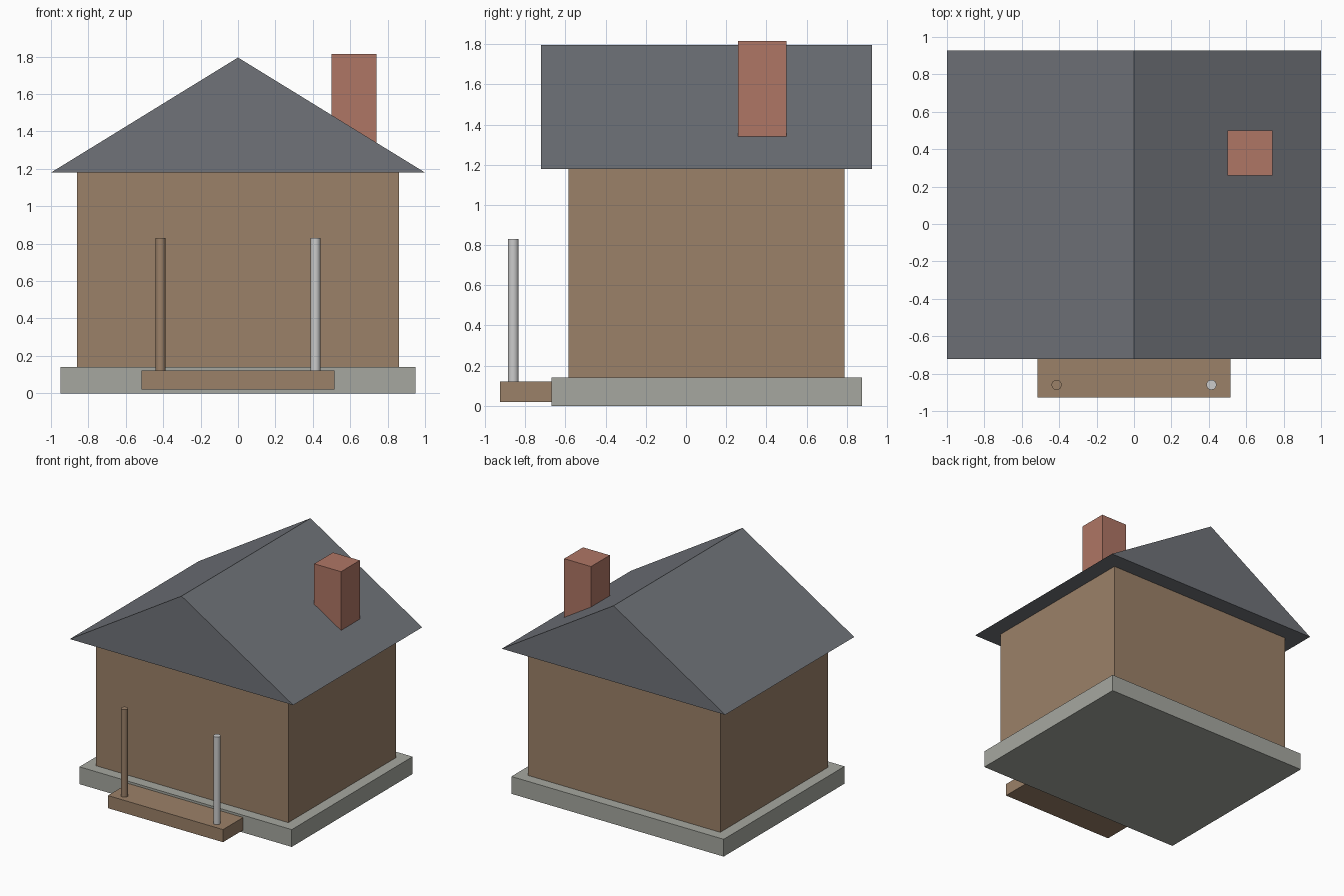
import bpy, bmesh

if "Cube" in bpy.data.objects:
    bpy.data.objects.remove(bpy.data.objects["Cube"])

def mat(name, rgb):
    m = bpy.data.materials.new(name)
    m.diffuse_color = (*rgb, 1)
    m.use_nodes = True
    m.node_tree.nodes["Principled BSDF"].inputs["Base Color"].default_value = m.diffuse_color
    return m

WOOD = mat("wood", (0.33, 0.22, 0.14))
SLATE = mat("slate", (0.16, 0.17, 0.19))
BRICK = mat("brick", (0.43, 0.18, 0.13))
STONE = mat("stone", (0.38, 0.39, 0.35))

def box(name, x, y, z, material):
    """Box from (min, max) ranges on each axis."""
    mid = [(r[0] + r[1]) / 2 for r in (x, y, z)]
    bpy.ops.mesh.primitive_cube_add(size=1, location=mid)
    o = bpy.context.object
    o.name = name
    o.scale = [r[1] - r[0] for r in (x, y, z)]
    bpy.ops.object.transform_apply(location=False, rotation=False, scale=True)
    o.data.materials.append(material)
    return o

# Foundation, walls, chimney and porch step
box("foundation", (-0.95, 0.95), (-0.67, 0.875), (0, 0.14), STONE)
box("walls", (-0.86, 0.86), (-0.585, 0.79), (0.14, 1.18), WOOD)
box("chimney", (0.5, 0.74), (0.26, 0.5), (1.3, 1.815), BRICK)
box("porch_step", (-0.515, 0.515), (-0.927, -0.67), (0.02, 0.122), WOOD)

# Gable roof: triangular profile extruded front to back
bm = bmesh.new()
face = bm.faces.new([bm.verts.new(p) for p in
                     ((-1, -0.722, 1.18), (1, -0.722, 1.18), (0, -0.722, 1.795))])
ext = bmesh.ops.extrude_face_region(bm, geom=[face], use_keep_orig=True)
bmesh.ops.translate(bm, vec=(0, 1.649, 0),
                    verts=[g for g in ext["geom"] if isinstance(g, bmesh.types.BMVert)])
bmesh.ops.recalc_face_normals(bm, faces=bm.faces)
me = bpy.data.meshes.new("roof")
bm.to_mesh(me)
bm.free()
roof = bpy.data.objects.new("roof", me)
roof.data.materials.append(SLATE)
bpy.context.collection.objects.link(roof)

# Porch posts: left one wooden, right one plain grey
for side, name, material in ((-1, "left_post", WOOD), (1, "right_post", None)):
    bpy.ops.mesh.primitive_cylinder_add(vertices=16, radius=0.027, depth=0.71,
                                        location=(side * 0.414, -0.86, 0.475))
    post = bpy.context.object
    post.name = name
    if material:
        post.data.materials.append(material)
    bpy.ops.object.shade_smooth_by_angle()
